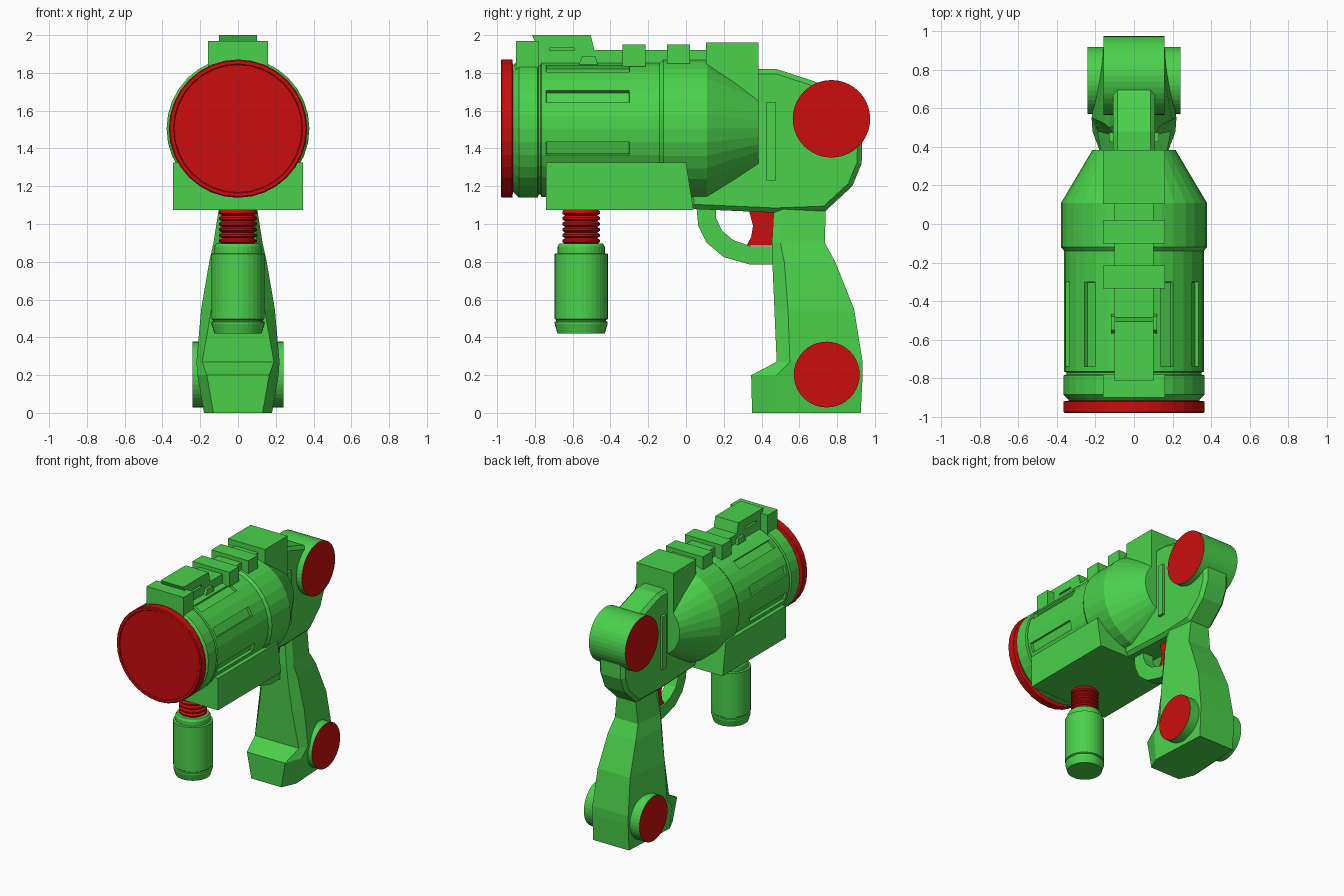
import bpy, bmesh, math
from mathutils import Vector

if "Cube" in bpy.data.objects:
    bpy.data.objects.remove(bpy.data.objects["Cube"])


def material(name, rgb):
    m = bpy.data.materials.new(name)
    m.diffuse_color = (*rgb, 1)
    m.use_nodes = True
    m.node_tree.nodes["Principled BSDF"].inputs["Base Color"].default_value = m.diffuse_color
    return m


GREEN = material("green", (0.07, 0.64, 0.07))
RED = material("red", (0.60, 0.004, 0.004))


def finish(name, bm, *mats):
    bmesh.ops.recalc_face_normals(bm, faces=bm.faces)
    me = bpy.data.meshes.new(name)
    bm.to_mesh(me)
    bm.free()
    for m in mats or (GREEN,):
        me.materials.append(m)
    ob = bpy.data.objects.new(name, me)
    bpy.context.collection.objects.link(ob)
    return ob


def loft(rings):
    """Skin a list of closed rings and cap both ends."""
    bm = bmesh.new()
    vs = [[bm.verts.new(p) for p in r] for r in rings]
    n = len(vs[0])
    for a, b in zip(vs, vs[1:]):
        for i in range(n):
            j = (i + 1) % n
            bm.faces.new((a[i], a[j], b[j], b[i]))
    bm.faces.new(vs[0])
    bm.faces.new(vs[-1])
    bmesh.ops.recalc_face_normals(bm, faces=bm.faces)
    return bm


def lathe(profile, axis, c=(0, 0, 0), n=32):
    """Turn (position, radius) pairs round an axis through c."""
    rings = []
    for t, r in profile:
        ring = []
        for i in range(n):
            u, v = r * math.cos(math.tau * i / n), r * math.sin(math.tau * i / n)
            p = {"x": (t, u, v), "y": (u, t, v), "z": (u, v, t)}[axis]
            ring.append(Vector(p) + Vector(c))
        rings.append(ring)
    return loft(rings)


def prism(name, outline, half, *mats, x=0):
    """Extrude a (y, z) outline across x."""
    return finish(name, loft([[(x + s * half, y, z) for y, z in outline] for s in (-1, 1)]), *mats)


def box(name, half, y0, y1, z0, z1, x=0):
    return prism(name, [(y0, z0), (y1, z0), (y1, z1), (y0, z1)], half, x=x)


# Barrel with front collar, groove, swollen rear ring and cone; sunken slots
AXIS = (0, 0, 1.505)
bm = lathe([(-0.93, 0.335), (-0.915, 0.335), (-0.885, 0.365), (-0.785, 0.365), (-0.78, 0.35),
            (-0.77, 0.35), (-0.765, 0.362), (-0.74, 0.362), (-0.30, 0.362), (-0.14, 0.362),
            (-0.12, 0.378), (0.11, 0.378), (0.385, 0.215)], "y", AXIS)
slots = []
for f in bm.faces:
    c = f.calc_center_median()
    k = int(math.degrees(math.atan2(c.z - 1.505, c.x)) % 360 // 11.25)
    if abs(c.y + 0.52) < 0.01 and k in (2, 5, 11, 14, 17, 30):
        slots.append(f)
bmesh.ops.inset_individual(bm, faces=slots, thickness=0.003, depth=-0.02)
finish("barrel", bm)

# Red lens with a thin raised rim
finish("front_lens", lathe([(-0.975, 0.338), (-0.98, 0.342), (-0.98, 0.36), (-0.974, 0.366),
                            (-0.92, 0.366), (-0.915, 0.33)], "y", AXIS), RED)

# Box slung under the barrel
prism("under_barrel_box", [(-0.74, 1.075), (0.04, 1.075), (0.0, 1.325), (-0.74, 1.325)], 0.345)

# Top rail and its blocks
box("top_rail", 0.10, -0.78, 0.12, 1.80, 1.92)
box("front_rail_block", 0.16, -0.90, -0.78, 1.80, 1.97)
box("rail_block_1", 0.16, -0.335, -0.215, 1.835, 1.95)
box("rail_block_2", 0.16, -0.10, 0.02, 1.85, 1.95)
box("rear_rail_block", 0.16, 0.105, 0.385, 1.62, 1.96)

# Sight with a recessed window on each side
sight = prism("sight", [(-0.80, 1.84), (-0.465, 1.84), (-0.505, 2.0), (-0.815, 2.0), (-0.80, 1.965)], 0.10)
for s in (-1, 1):
    cutter = prism("window_cutter", [(-0.76, 1.885), (-0.57, 1.885), (-0.595, 1.935), (-0.715, 1.935)],
                   0.04, x=s * 0.10)
    cutter.hide_render = True
    m = sight.modifiers.new("window", "BOOLEAN")
    m.operation, m.object, m.solver = "DIFFERENCE", cutter, "EXACT"
    bpy.context.view_layer.objects.active = sight
    bpy.ops.object.modifier_apply(modifier=m.name)
    bpy.data.objects.remove(cutter)
    # small sight wings
    prism("sight_wing", [(-0.57, 1.84), (-0.465, 1.84), (-0.48, 1.89), (-0.55, 1.89)], 0.012, x=s * 0.108)

# Rear frame with chamfered edges
frame = prism("rear_frame", [(0.02, 1.08), (0.47, 1.06), (0.74, 1.07), (0.88, 1.2), (0.93, 1.32),
                             (0.935, 1.5), (0.80, 1.7), (0.68, 1.755), (0.48, 1.82), (0.36, 1.82),
                             (0.36, 1.40), (0.0, 1.33)], 0.11)
bev = frame.modifiers.new("chamfer", "BEVEL")
bev.width, bev.segments, bev.limit_method, bev.angle_limit = 0.025, 1, "ANGLE", math.radians(80)
for s in (-1, 1):
    box("frame_rib", 0.015, 0.425, 0.475, 1.23, 1.645, x=s * 0.115)

# Grip: hexagonal sections (z, front y, w, middle y, w, back y, w)
rings = []
for z, yf, wf, ym, wm, yb, wb in [
        (1.09, 0.465, 0.08, 0.52, 0.10, 0.74, 0.08),
        (0.90, 0.455, 0.10, 0.50, 0.13, 0.735, 0.10),
        (0.80, 0.457, 0.11, 0.52, 0.152, 0.79, 0.12),
        (0.55, 0.468, 0.14, 0.54, 0.195, 0.89, 0.14),
        (0.27, 0.48, 0.19, 0.55, 0.22, 0.935, 0.155),
        (0.20, 0.345, 0.165, 0.48, 0.215, 0.935, 0.155),
        (0.0, 0.35, 0.13, 0.46, 0.18, 0.925, 0.155)]:
    rings.append([(-wf, yf, z), (wf, yf, z), (wm, ym, z), (wb, yb, z), (-wb, yb, z), (-wm, ym, z)])
finish("grip", loft(rings))

# Round knobs with red end faces
for name, y, z, r, half in (("upper_knob", 0.77, 1.557, 0.205, 0.157), ("grip_knob", 0.745, 0.203, 0.174, 0.24)):
    knob = finish(name, lathe([(-half, r), (half, r)], "x", (0, y, z), 40), GREEN, RED)
    for p in knob.data.polygons:
        p.material_index = int(abs(p.normal.x) > 0.9)

# Trigger guard and trigger
prism("trigger_guard", [(0.055, 1.09), (0.065, 0.99), (0.11, 0.90), (0.20, 0.825), (0.34, 0.785), (0.48, 0.785),
                        (0.48, 0.88), (0.35, 0.88), (0.25, 0.915), (0.19, 0.965), (0.16, 1.03), (0.16, 1.09)], 0.045)
prism("trigger", [(0.33, 1.085), (0.48, 1.085), (0.48, 0.885), (0.32, 0.885), (0.345, 0.93), (0.355, 0.99)], 0.035, RED)

# Front handle on a red threaded neck
thread = [(0.88, 0.085)]
for i in range(6):
    z = 0.895 + i * 0.03
    thread += [(z, 0.085), (z + 0.01, 0.10), (z + 0.02, 0.10)]
thread.append((1.09, 0.085))
finish("threaded_neck", lathe(thread, "z", (0, -0.555, 0)), RED)
finish("front_handle", lathe([(0.42, 0.125), (0.47, 0.14), (0.482, 0.14), (0.486, 0.132), (0.492, 0.132),
                              (0.497, 0.141), (0.842, 0.141), (0.845, 0.125), (0.88, 0.125), (0.897, 0.115)],
                             "z", (0, -0.555, 0)))
